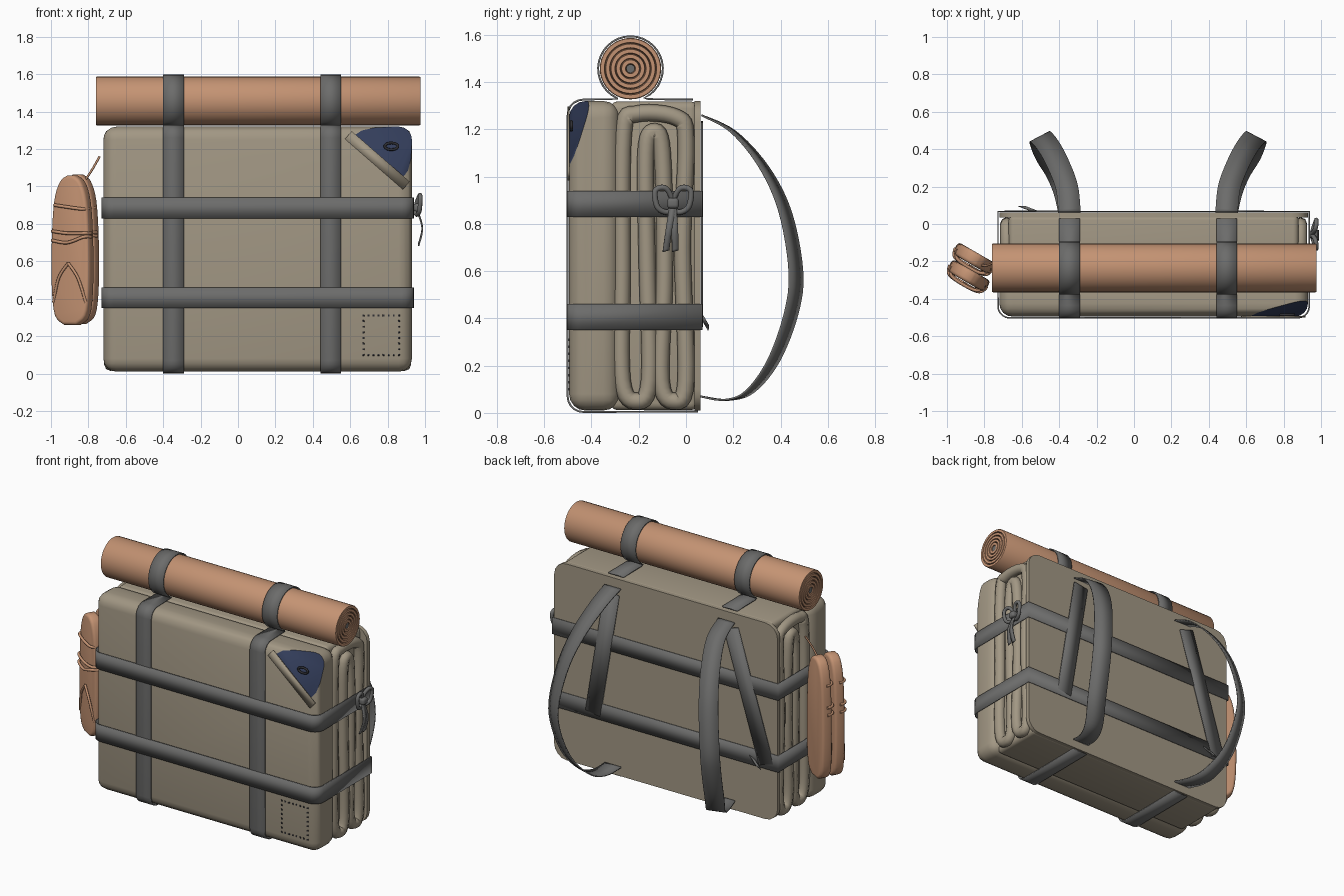
import bpy, bmesh, math
from mathutils import Vector, Matrix

cube = bpy.data.objects.get("Cube")
if cube:
    bpy.data.objects.remove(cube)


def material(name, rgb):
    m = bpy.data.materials.new(name)
    m.use_nodes = True
    m.diffuse_color = (*rgb, 1)
    bsdf = next(n for n in m.node_tree.nodes if n.type == 'BSDF_PRINCIPLED')
    bsdf.inputs["Base Color"].default_value = (*rgb, 1)
    bsdf.inputs["Roughness"].default_value = 0.8
    return m


CANVAS = material("canvas beige", (0.36, 0.31, 0.23))
LEATHER = material("tan brown", (0.55, 0.29, 0.17))
WEBBING = material("strap grey", (0.15, 0.15, 0.147))
NAVY = material("navy lining", (0.035, 0.05, 0.11))
DARK = material("dark metal", (0.03, 0.03, 0.035))


def finish(name, bm, mats, smooth=True):
    bmesh.ops.recalc_face_normals(bm, faces=bm.faces)
    me = bpy.data.meshes.new(name)
    bm.to_mesh(me)
    bm.free()
    ob = bpy.data.objects.new(name, me)
    bpy.context.collection.objects.link(ob)
    for m in mats:
        me.materials.append(m)
    if smooth:
        bpy.ops.object.select_all(action='DESELECT')
        ob.select_set(True)
        bpy.context.view_layer.objects.active = ob
        bpy.ops.object.shade_smooth_by_angle(angle=math.radians(35))
    return ob


def box_mesh(lo, hi, bevel, axis=None):
    """Box with rounded edges, all of them or only those along one axis."""
    bm = bmesh.new()
    lo, hi = Vector(lo), Vector(hi)
    size = hi - lo
    bmesh.ops.create_cube(bm, size=1, matrix=Matrix.Translation((lo + hi) / 2) @ Matrix.Diagonal((*size, 1)))
    edges = [e for e in bm.edges if axis is None
             or abs(e.verts[0].co[axis] - e.verts[1].co[axis]) > 1e-4]
    bmesh.ops.bevel(bm, geom=edges, offset=bevel, segments=4, profile=0.5, affect='EDGES')
    return bm


def spline(points, closed=False, steps=6):
    """Smooth path through the points."""
    p = [Vector(q) for q in points]
    p = [p[-1], *p, p[0], p[1]] if closed else [p[0], *p, p[-1]]
    out = []
    for a, b, c, d in zip(p, p[1:], p[2:], p[3:]):
        for i in range(steps):
            t = i / steps
            out.append(0.5 * (2 * b + (c - a) * t + (2 * a - 5 * b + 4 * c - d) * t * t
                              + (3 * b - a - 3 * c + d) * t ** 3))
    return out if closed else out + [p[-1]]


def tube(name, points, radius, mat, closed=False):
    cu = bpy.data.curves.new(name, 'CURVE')
    cu.dimensions = '3D'
    cu.bevel_depth = radius
    cu.bevel_resolution = 2
    cu.use_fill_caps = True
    s = cu.splines.new('POLY')
    path = spline(points, closed)
    s.points.add(len(path) - 1)
    for pt, co in zip(s.points, path):
        pt.co = (*co, 1)
    s.use_cyclic_u = closed
    s.use_smooth = True
    cu.materials.append(mat)
    ob = bpy.data.objects.new(name, cu)
    bpy.context.collection.objects.link(ob)
    return ob


def ribbon(name, path, sides, mat=WEBBING, closed=False, thick=0.008):
    """Flat strap along a path; sides is one half-width vector or one per point."""
    bm = bmesh.new()
    if isinstance(sides, tuple):
        sides = [sides] * len(path)
    rows = [[bm.verts.new(Vector(p) + k * Vector(s)) for k in (-1, 1)] for p, s in zip(path, sides)]
    for a, b in zip(rows, rows[1:] + (rows[:1] if closed else [])):
        bm.faces.new((a[0], a[1], b[1], b[0]))
    ob = finish(name, bm, [mat])
    mod = ob.modifiers.new("thickness", 'SOLIDIFY')
    mod.thickness = thick
    mod.offset = 0
    return ob


def arc(cx, cy, r, a0, a1, n):
    angles = [math.radians(a0 + (a1 - a0) * i / n) for i in range(n + 1)]
    return [(cx + r * math.cos(a), cy + r * math.sin(a)) for a in angles]


def mirror_x(p):
    return (0.15 - p[0], p[1], p[2])


# Pack: front section with one corner cut open to the lining
bm = box_mesh((-0.72, -0.495, 0.01), (0.93, -0.28, 1.32), 0.07)
corner = [Vector(p) for p in ((0.58, -0.495, 1.30), (0.93, -0.495, 1.0), (0.93, -0.40, 1.32))]
normal = (corner[1] - corner[0]).cross(corner[2] - corner[0])
if normal.z < 0:
    normal.negate()
bmesh.ops.bisect_plane(bm, geom=bm.verts[:] + bm.edges[:] + bm.faces[:],
                       plane_co=corner[0], plane_no=normal, clear_outer=True)
rim = [e for e in bm.edges if e.is_boundary]
for f in bmesh.ops.holes_fill(bm, edges=rim)["faces"]:
    f.material_index = 1
finish("front_section", bm, [CANVAS, NAVY])
ribbon("torn_flap", [(0.59, -0.497, 1.275), (0.90, -0.497, 1.005)], (0.018, 0, 0.021), CANVAS)
ring = [(0.82 + 0.035 * math.cos(a), -0.485, 1.215 + 0.018 * math.sin(a))
        for a in (i * math.pi / 4 for i in range(8))]
tube("lining_ring", ring, 0.007, DARK, True)

# Pack: inner core and stiff back panel
finish("pack_core", box_mesh((-0.67, -0.32, 0.012), (0.88, 0.05, 1.318), 0.03), [CANVAS])
finish("back_panel", box_mesh((-0.72, 0.035, 0.01), (0.93, 0.062, 1.32), 0.09, 1), [CANVAS])

# Folded blanket edges on both ends
fold = [(-0.27, 0.6), (-0.27, 0.14), (-0.21, 0.05), (-0.155, 0.14), (-0.165, 0.65), (-0.17, 1.1),
        (-0.135, 1.19), (-0.10, 1.1), (-0.09, 0.6), (-0.105, 0.14), (-0.05, 0.05), (0, 0.14),
        (-0.015, 0.7), (0, 1.15), (-0.04, 1.25), (-0.21, 1.265), (-0.265, 1.18)]
for side, x in (("left", 0.89), ("right", -0.68)):
    tube(side + "_blanket_fold", [(x, y, z) for y, z in fold], 0.036, CANVAS, True)

# Stitched square on the front
for i in range(8):
    t = i / 7
    for n, (x, z) in enumerate(((0.67 + 0.19 * t, 0.1), (0.67 + 0.19 * t, 0.31),
                                (0.67, 0.1 + 0.21 * t), (0.86, 0.1 + 0.21 * t))):
        finish(f"stitch_{n}_{i}", box_mesh((x - 0.005, -0.498, z - 0.005),
                                           (x + 0.005, -0.49, z + 0.005), 0.001), [DARK], False)

# Bedroll with coiled ends
bm = bmesh.new()
RY, RZ, RR = -0.235, 1.457, 0.13
profile = [(0.97, 0.0), (0.97, 0.018)]
for k in range(1, 6):
    r = 0.018 + k * 0.0224
    profile += [(0.955, r - 0.0224), (0.975, r - 0.019), (0.975, r - 0.003)]
profile += [(0.97, RR), (-0.755, RR)] + [(0.215 - x, r) for x, r in reversed(profile)]
verts = [bm.verts.new((x, RY, RZ + r)) for x, r in profile]
edges = [bm.edges.new(p) for p in zip(verts, verts[1:])]
bmesh.ops.spin(bm, geom=verts + edges, cent=(0, RY, RZ), axis=(1, 0, 0), angle=math.tau, steps=40)
bmesh.ops.remove_doubles(bm, verts=bm.verts, dist=1e-4)
for f in bm.faces:
    c = f.calc_center_median()
    if math.hypot(c.y - RY, c.z - RZ) < 0.018 and not -0.74 < c.x < 0.96:
        f.material_index = 1
finish("bedroll", bm, [LEATHER, WEBBING])

# Vertical straps: under the pack, up the front, around the roll, down to the back edge
loop = ([(0.05, 0.006)] + arc(-0.435, 0.07, 0.066, 270, 180, 5) + arc(-0.435, 1.26, 0.066, 180, 90, 5)
        + [(-0.29, 1.328)] + arc(RY, RZ, RR + 0.007, 245, -65, 28) + [(-0.16, 1.328), (0.03, 1.326)])
for side, x in (("right", -0.345), ("left", 0.495)):
    ribbon(side + "_vertical_strap", [(x, y, z) for y, z in loop], (0.055, 0, 0))

# Horizontal straps all the way round
rect = (arc(-0.665, -0.44, 0.062, 180, 270, 5) + arc(0.875, -0.44, 0.062, 270, 360, 5)
        + [(0.937, 0.068), (-0.727, 0.068)])
for level, z in (("lower", 0.405), ("upper", 0.885)):
    ribbon(level + "_belt", [(x, y, z) for x, y in rect], (0, 0, 0.055), closed=True)

# Back: slanted straps, keeper tag and shoulder straps
ribbon("right_slanted_strap", [(-0.38, 0.067, 1.22), (-0.64, 0.067, 0.38)], (0.052, 0, -0.016))
ribbon("left_slanted_strap", [(0.50, 0.067, 1.22), (0.64, 0.067, 0.38)], (0.054, 0, 0.009))
ribbon("keeper_tag", [(-0.54, 0.072, 0.40), (-0.60, 0.095, 0.36)], (0.02, 0, 0.01))
shoulder = [(-0.345, 0.065, 1.26), (-0.36, 0.2, 1.19), (-0.41, 0.33, 1.04), (-0.46, 0.42, 0.85),
            (-0.50, 0.465, 0.6), (-0.50, 0.445, 0.42), (-0.47, 0.37, 0.22), (-0.41, 0.27, 0.09),
            (-0.37, 0.17, 0.055), (-0.345, 0.06, 0.07)]
path = spline(shoulder)
twist = [math.radians(28) * math.sin(math.pi * i / (len(path) - 1)) for i in range(len(path))]
sides = [(0.06 * math.cos(a), 0.06 * math.sin(a), 0) for a in twist]
ribbon("right_shoulder_strap", path, sides)
ribbon("left_shoulder_strap", [mirror_x(p) for p in path], [(-s[0], s[1], 0) for s in sides])

# Bow tied on the upper belt
for name, s in (("front", -1), ("back", 1)):
    pts = [(0.95, -0.055, 0.89), (0.97, -0.055 + s * 0.03, 0.95), (0.975, -0.055 + s * 0.075, 0.94),
           (0.97, -0.055 + s * 0.065, 0.87), (0.955, -0.055 + s * 0.02, 0.85)]
    tube(name + "_bow_loop", pts, 0.012, WEBBING, True)
    ribbon(name + "_bow_tail", spline([(0.955, -0.055, 0.88), (0.985, -0.06 + s * 0.012, 0.78),
                                       (0.965, -0.065 + s * 0.02, 0.685)]), (0, 0.014, 0.004))
finish("bow_knot", box_mesh((0.94, -0.08, 0.865), (0.985, -0.03, 0.91), 0.015), [WEBBING])


# Pair of sandals hanging on the right side
def sandal(name, x, y, z):
    half = spline([(0.02, 0, 0.8), (0.065, 0, 0.765), (0.1, 0, 0.66), (0.115, 0, 0.45),
                   (0.115, 0, 0.2), (0.095, 0, 0.05), (0.04, 0, 0)], steps=4)
    outline = half + [Vector((-p.x, 0, p.z)) for p in reversed(half)]
    bm = bmesh.new()
    face = bm.faces.new([bm.verts.new(p + Vector((0, 0.035, 0))) for p in outline])
    new = bmesh.ops.extrude_face_region(bm, geom=[face])["geom"]
    bmesh.ops.translate(bm, verts=[v for v in new if isinstance(v, bmesh.types.BMVert)], vec=(0, -0.07, 0))
    rims = [e for e in bm.edges if abs(e.verts[0].co.y - e.verts[1].co.y) < 1e-5]
    bmesh.ops.bevel(bm, geom=rims, offset=0.018, segments=3, profile=0.5, affect='EDGES')
    parts = [finish(name + "_sole", bm, [LEATHER])]
    for k, (zl, zr, w) in enumerate(((0.45, 0.47, 0.115), (0.50, 0.49, 0.115), (0.64, 0.62, 0.1))):
        band = [(-w, 0, zl), (-w * 0.8, -0.045, zl), (0, -0.055, zl - 0.01), (w * 0.8, -0.045, zr), (w, 0, zr)]
        parts.append(tube(f"{name}_band_{k}", band, 0.009, LEATHER))
    for k, s in enumerate((-1, 1)):
        cord = [(s * 0.1, -0.03, 0.12), (s * 0.06, -0.045, 0.25), (0, -0.045, 0.33)]
        parts.append(tube(f"{name}_cord_{k}", cord, 0.008, LEATHER))
    for ob in parts:
        ob.matrix_world = Matrix.Translation((x, y, z)) @ Matrix.Rotation(math.radians(-30), 4, 'Z')


sandal("front_sandal", -0.885, -0.277, 0.26)
sandal("back_sandal", -0.855, -0.185, 0.265)
tube("hanging_cord", [(-0.82, -0.22, 1.03), (-0.78, -0.22, 1.09), (-0.74, -0.2, 1.16)], 0.006, LEATHER)
